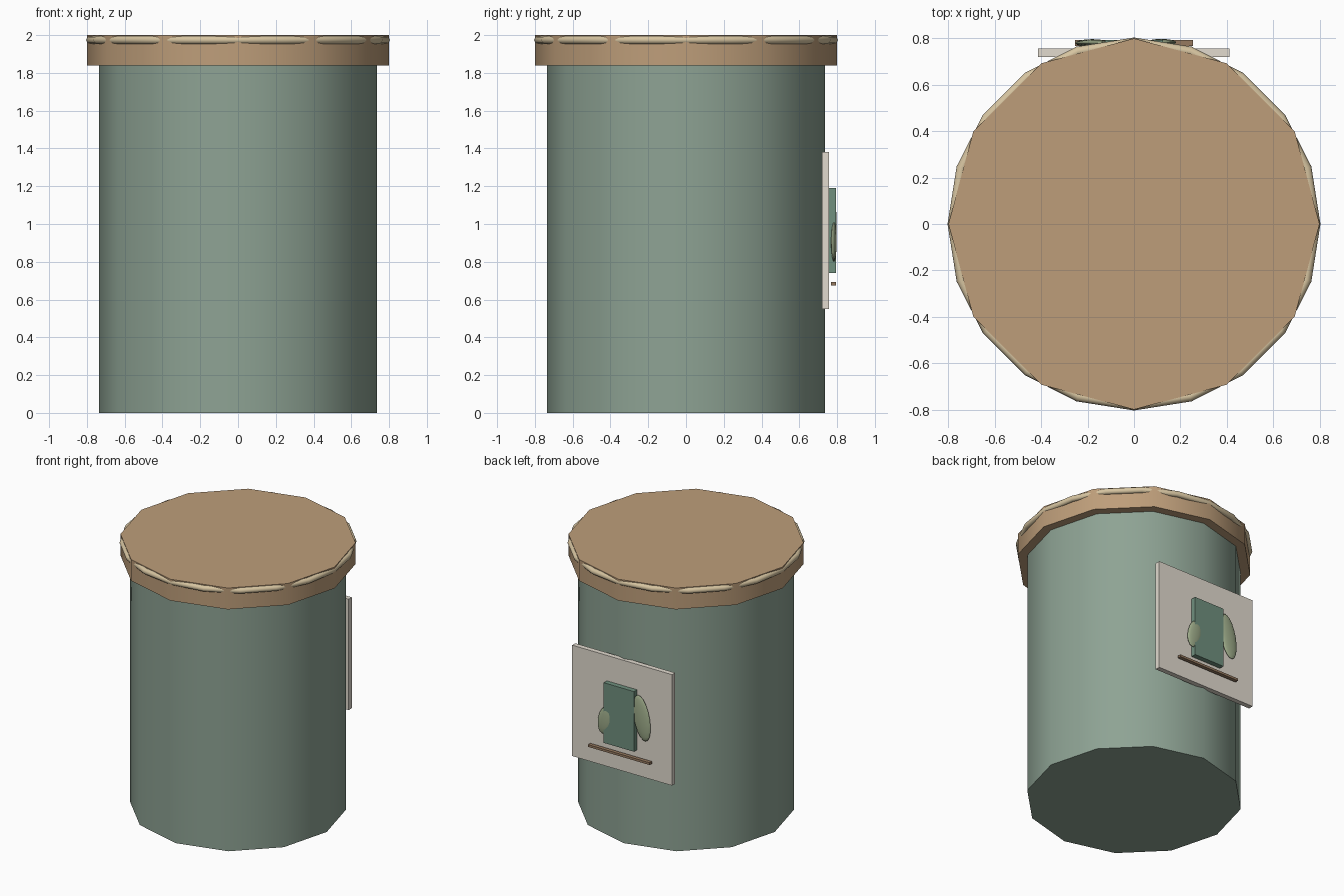
import bpy
import math

if "Cube" in bpy.data.objects:
    bpy.data.objects.remove(bpy.data.objects["Cube"])


def lin(c):
    c /= 255
    return c / 12.92 if c <= 0.04045 else ((c + 0.055) / 1.055) ** 2.4


def material(name, r, g, b):
    m = bpy.data.materials.new(name)
    m.diffuse_color = (lin(r), lin(g), lin(b), 1)
    m.use_nodes = True
    m.node_tree.nodes["Principled BSDF"].inputs["Base Color"].default_value = m.diffuse_color
    return m


sage = material("sage", 142, 163, 148)
wood = material("wood", 190, 158, 122)
straw = material("straw", 214, 196, 160)
cream = material("cream", 226, 219, 207)
green = material("deep green", 112, 144, 126)
leaf = material("leaf green", 158, 172, 138)
brown = material("brown", 150, 122, 96)


def finish(name, mat, smooth=None):
    o = bpy.context.object
    o.name = name
    o.data.materials.append(mat)
    if smooth:
        bpy.ops.object.shade_smooth_by_angle(angle=math.radians(smooth))
    return o


def drum(name, radius, z0, z1, mat):
    bpy.ops.mesh.primitive_cylinder_add(vertices=12, radius=radius, depth=z1 - z0,
                                        location=(0, 0, (z0 + z1) / 2))
    finish(name, mat, 40)


def box(name, x, y, z, mat):
    lo, hi = zip(x, y, z)
    bpy.ops.mesh.primitive_cube_add(size=1, location=[(a + b) / 2 for a, b in zip(lo, hi)])
    bpy.context.object.scale = [b - a for a, b in zip(lo, hi)]
    bpy.ops.object.transform_apply(location=False, rotation=False, scale=True)
    finish(name, mat)


def blob(name, loc, size, tilt, mat):
    bpy.ops.mesh.primitive_uv_sphere_add(segments=16, ring_count=10, radius=1, location=loc,
                                         rotation=(0, math.radians(tilt), 0))
    bpy.context.object.scale = size
    bpy.ops.object.transform_apply(location=False, rotation=False, scale=True)
    finish(name, mat, 60)


# Canister and overhanging lid, both twelve-sided
drum("canister_body", 0.735, 0, 1.86, sage)
drum("lid", 0.8, 1.84, 2.0, wood)

# Twenty-sided cord that pokes through the lid's flat sides
bpy.ops.mesh.primitive_torus_add(major_segments=20, minor_segments=8, major_radius=0.782,
                                 minor_radius=0.022, location=(0, 0, 1.974))
finish("lid_cord", straw, 60)

# Label plate on the back with a simple raised picture
box("label_plate", (-0.415, 0.412), (0.72, 0.757), (0.55, 1.38), cream)
box("label_block", (-0.125, 0.125), (0.757, 0.794), (0.74, 1.19), green)
box("label_bar", (-0.255, 0.255), (0.767, 0.794), (0.675, 0.692), brown)
blob("small_leaf", (0.118, 0.783, 0.91), (0.06, 0.015, 0.112), -15, leaf)
blob("large_leaf", (-0.18, 0.78, 1.0), (0.067, 0.017, 0.168), 11, leaf)
